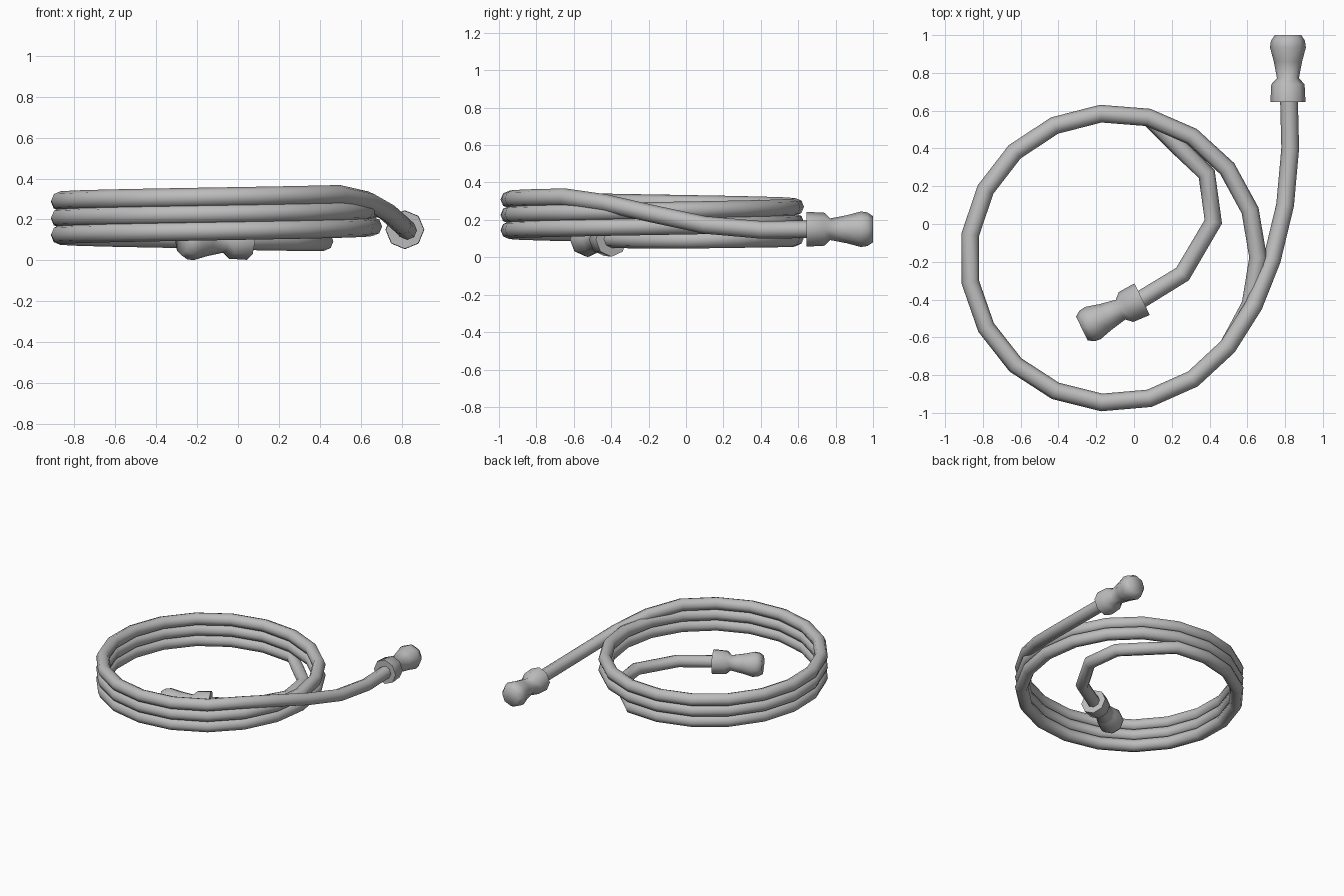
import bpy, bmesh, math
from mathutils import Vector

cube = bpy.data.objects.get("Cube")
if cube:
    bpy.data.objects.remove(cube)

GREY = (0.5, 0.5, 0.5, 1)
mat = bpy.data.materials.new("plain grey")
mat.use_nodes = True
mat.diffuse_color = GREY
mat.node_tree.nodes["Principled BSDF"].inputs["Base Color"].default_value = GREY


def smooth(obj, angle):
    bpy.ops.object.select_all(action="DESELECT")
    obj.select_set(True)
    bpy.context.view_layer.objects.active = obj
    if obj.type == "CURVE":
        bpy.ops.object.convert(target="MESH")
    bpy.ops.object.shade_smooth_by_angle(angle=math.radians(angle))


# Rope path: inner tail, rising coil, outer tail
CENTRE, RADIUS, PITCH, STEP = Vector((-0.11, -0.18, 0)), 0.767, 0.082, 360 / 19
tail_in = [(0.02, -0.41, 0.098), (0.257, -0.265, 0.094), (0.42, 0.012, 0.094),
           (0.385, 0.265, 0.097), (0.235, 0.41, 0.10)]
coil = []
for i in range(52):
    deg = 76 + i * STEP
    a = math.radians(deg)
    z = 0.125 + PITCH * (deg - 180) / 360
    coil.append(CENTRE + Vector((RADIUS * math.cos(a), RADIUS * math.sin(a), z)))
tail_out = [(0.635, -0.43, 0.29), (0.73, -0.19, 0.235), (0.80, 0.10, 0.173),
            (0.827, 0.40, 0.147), (0.82, 0.68, 0.15)]
path = [Vector(p) for p in tail_in] + coil + [Vector(p) for p in tail_out]

curve = bpy.data.curves.new("rope", "CURVE")
curve.dimensions = "3D"
curve.twist_mode = "Z_UP"
curve.bevel_depth = 0.047
curve.bevel_resolution = 2
curve.use_fill_caps = True
spline = curve.splines.new("POLY")
spline.points.add(len(path) - 1)
for point, p in zip(spline.points, path):
    point.co = (*p, 1)
curve.materials.append(mat)
rope = bpy.data.objects.new("rope", curve)
bpy.context.collection.objects.link(rope)
smooth(rope, 60)

# Handle profile: distance along the axis, radius
PROFILE = [(0, 0.093), (0.095, 0.088), (0.127, 0.058), (0.215, 0.075),
           (0.29, 0.095), (0.325, 0.09), (0.355, 0.07)]
SIDES = 8


def handle(name, start, direction):
    bm = bmesh.new()
    rings = []
    for d, r in PROFILE:
        angles = [2 * math.pi * k / SIDES for k in range(SIDES)]
        rings.append([bm.verts.new((r * math.cos(a), r * math.sin(a), d)) for a in angles])
    for low, high in zip(rings, rings[1:]):
        for k in range(SIDES):
            n = (k + 1) % SIDES
            bm.faces.new((low[k], low[n], high[n], high[k]))
    bm.faces.new(rings[0][::-1])
    bm.faces.new(rings[-1])
    mesh = bpy.data.meshes.new(name)
    bm.to_mesh(mesh)
    bm.free()
    mesh.materials.append(mat)
    obj = bpy.data.objects.new(name, mesh)
    bpy.context.collection.objects.link(obj)
    obj.location = start
    obj.rotation_euler = Vector(direction).to_track_quat("Z", "Y").to_euler()
    smooth(obj, 60)


handle("outer_handle", (0.815, 0.645, 0.15), (0, 1, 0))
handle("inner_handle", (0.043, -0.398, 0.096), (-0.9, -0.436, 0))
